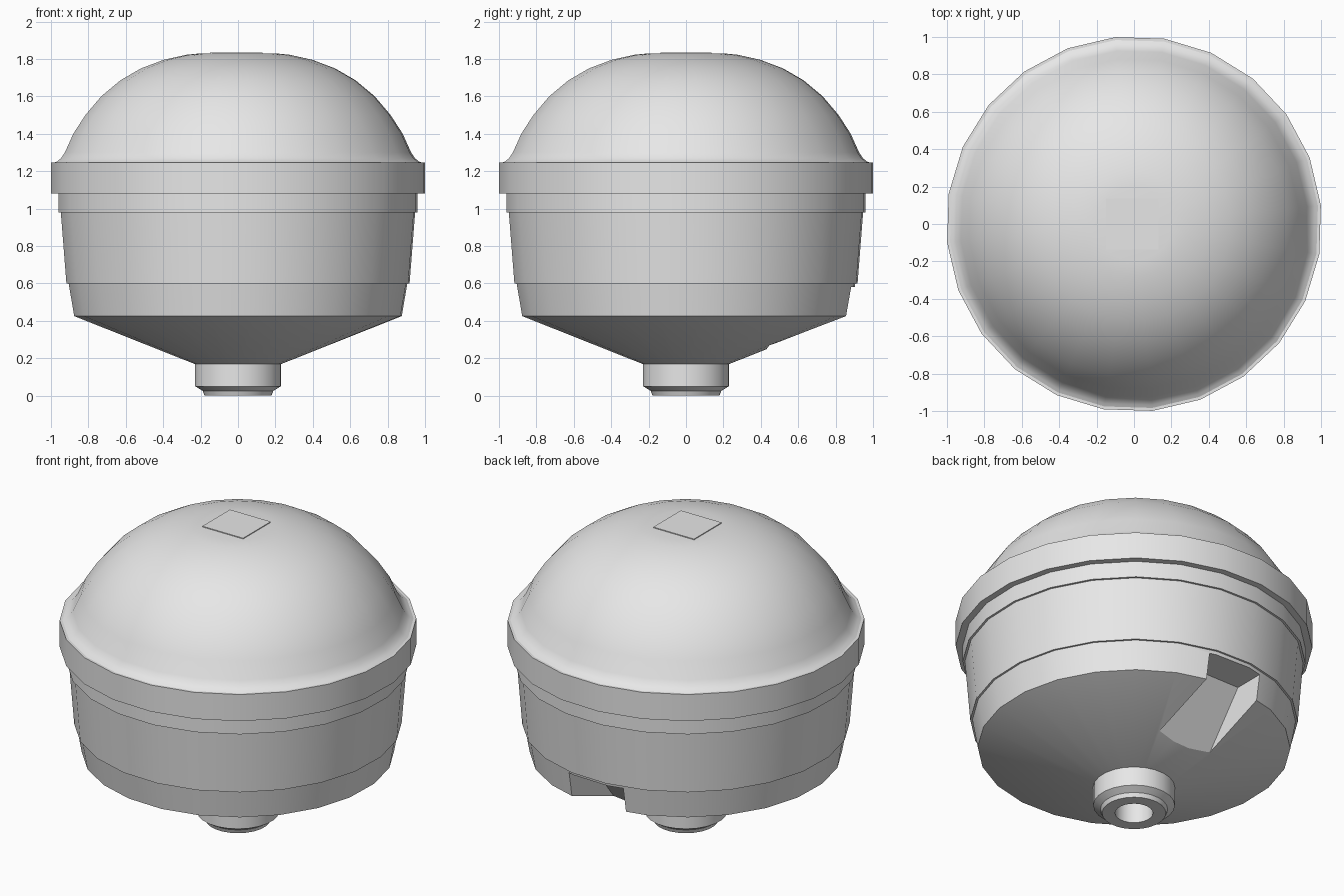
import bpy, bmesh
from math import cos, sin, pi, radians

cube = bpy.data.objects.get("Cube")
if cube:
    bpy.data.objects.remove(cube, do_unlink=True)

SIDES = 24
PHASE = radians(5.7)

grey = bpy.data.materials.new("light grey")
grey.use_nodes = True
GREY = (0.8, 0.8, 0.8, 1)
grey.diffuse_color = GREY
grey.node_tree.nodes["Principled BSDF"].inputs["Base Color"].default_value = GREY


def add_object(name, bm):
    bmesh.ops.recalc_face_normals(bm, faces=bm.faces)
    mesh = bpy.data.meshes.new(name)
    bm.to_mesh(mesh)
    bm.free()
    mesh.materials.append(grey)
    obj = bpy.data.objects.new(name, mesh)
    bpy.context.collection.objects.link(obj)
    return obj


def lathe(name, profile):
    """Closed solid turned around z from (radius, height) points, capped at both ends."""
    bm = bmesh.new()
    rings = []
    for r, z in profile:
        angles = [PHASE + 2 * pi * i / SIDES for i in range(SIDES)]
        rings.append([bm.verts.new((r * cos(a), r * sin(a), z)) for a in angles])
    for low, high in zip(rings, rings[1:]):
        for i in range(SIDES):
            j = (i + 1) % SIDES
            bm.faces.new((low[i], low[j], high[j], high[i]))
    bm.faces.new(rings[0])
    bm.faces.new(rings[-1])
    return add_object(name, bm)


def prism(name, outline, half_width):
    """Side outline of (y, z) points extruded evenly across x."""
    bm = bmesh.new()
    ends = [[bm.verts.new((x, y, z)) for y, z in outline] for x in (-half_width, half_width)]
    for end in ends:
        bm.faces.new(end)
    for i in range(len(outline)):
        j = (i + 1) % len(outline)
        bm.faces.new((ends[0][i], ends[0][j], ends[1][j], ends[1][i]))
    return add_object(name, bm)


def smooth(obj):
    bpy.ops.object.select_all(action="DESELECT")
    obj.select_set(True)
    bpy.context.view_layer.objects.active = obj
    bpy.ops.object.shade_smooth_by_angle(angle=radians(30))


# Conical base and tapered wall with its stepped bands
body = lathe("body", [(0.21, 0.16), (0.88, 0.425), (0.91, 0.6), (0.922, 0.6),
                      (0.952, 0.98), (0.965, 0.98), (0.965, 1.1)])

# Chute slot cut through the back of the wall and base
cutter = prism("chute_cutter", [(0.40, 0.21), (0.69, 0.58), (1.2, 0.58), (1.2, 0), (0.6, 0)], 0.185)
cut = body.modifiers.new("chute", "BOOLEAN")
cut.object = cutter
cut.operation = "DIFFERENCE"
cut.solver = "EXACT"
bpy.context.view_layer.objects.active = body
bpy.ops.object.modifier_apply(modifier=cut.name)
bpy.data.objects.remove(cutter, do_unlink=True)
smooth(body)

# Rim collar and domed lid
smooth(lathe("rim", [(0.95, 1.08), (1.004, 1.08), (1.004, 1.245), (0.9, 1.245)]))
smooth(lathe("dome", [(1.0, 1.24), (0.972, 1.252), (0.95, 1.27), (0.93, 1.3), (0.885, 1.4),
                      (0.82, 1.5), (0.735, 1.6), (0.63, 1.687), (0.52, 1.75), (0.4, 1.795),
                      (0.28, 1.822), (0.2, 1.83)]))

# Thin square plate on top of the lid
plate = prism("top_plate", [(-0.135, 1.827), (0.135, 1.827), (0.135, 1.835), (-0.135, 1.835)], 0.14)
plate.location.x = -0.01

# Hollow outlet neck under the base
smooth(lathe("outlet_neck", [(0.107, 0.2), (0.107, 0), (0.18, 0), (0.19, 0.025), (0.23, 0.05),
                             (0.23, 0.18)]))
